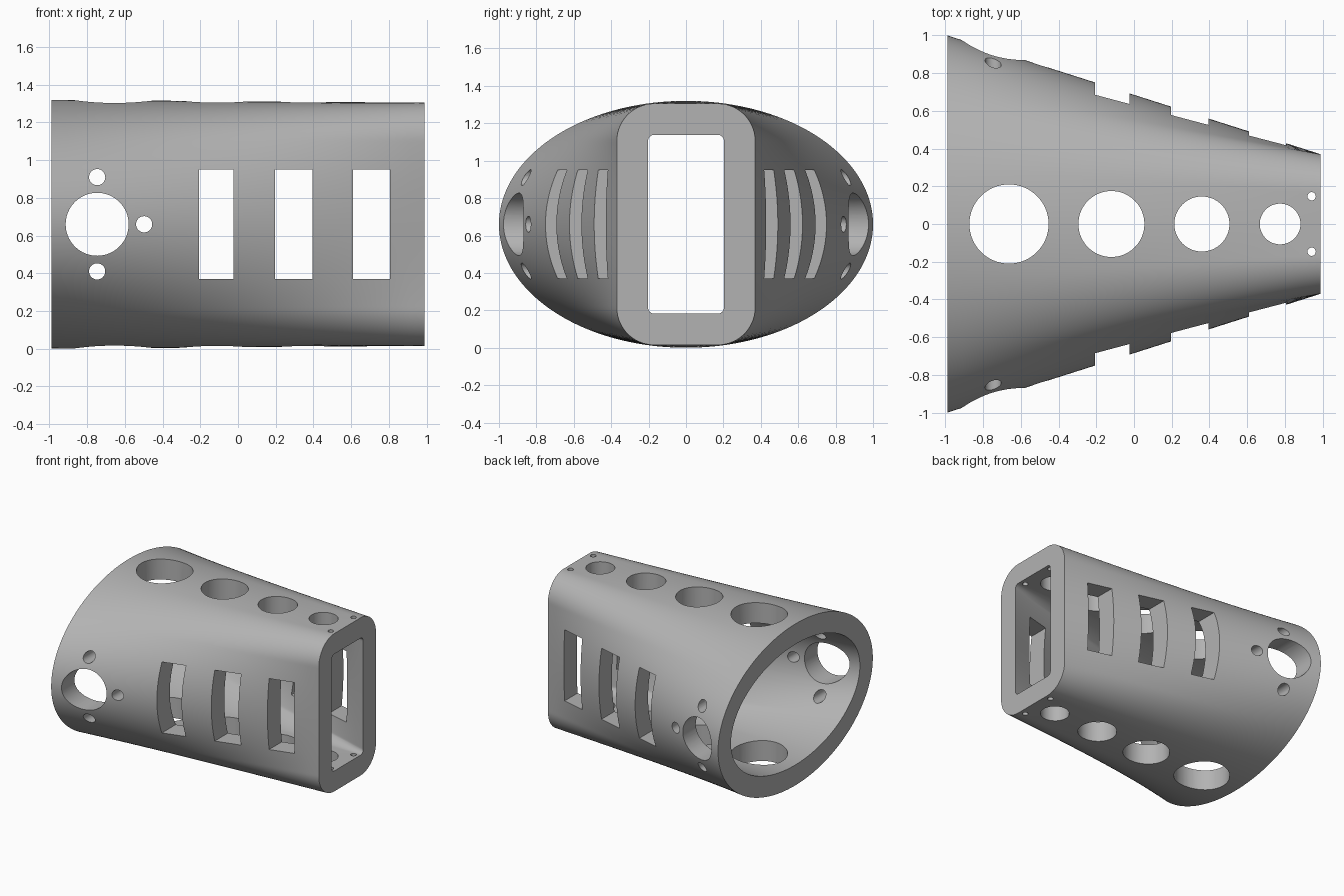
import bpy, bmesh
from math import sin, cos, pi, radians

cube = bpy.data.objects.get("Cube")
if cube:
    bpy.data.objects.remove(cube, do_unlink=True)

MID = 0.66       # height of the centre line
HALF = 0.99      # half length along x
WALL = 0.167
STEPS = 24       # rings along the length
QUARTER = 64     # points per quarter section


def rounded_corner(f, inset):
    """Point on a quarter of the rounded rectangle, f = 0 (side) to 1 (top)."""
    half_y, half_z, r = 0.37, 0.645, 0.2
    side, arc, flat = half_z - r, r * pi / 2, half_y - r
    s = f * (side + arc + flat)
    if s < side:
        return half_y - inset, s
    if s < side + arc:
        a = (s - side) / r
        return flat + (r - inset) * cos(a), side + (r - inset) * sin(a)
    return max(0, side + arc + flat - s), half_z - inset


def section(t, inset):
    """Closed loop blended from ellipse (t = 0) to rounded rectangle (t = 1)."""
    quarter = []
    for i in range(QUARTER + 1):
        f = i / QUARTER
        ey, ez = (1 - inset) * cos(f * pi / 2), (MID - inset) * sin(f * pi / 2)
        ry, rz = rounded_corner(f, inset)
        quarter.append((ey + (ry - ey) * t, ez + (rz - ez) * t))
    upper = quarter + [(-y, z) for y, z in quarter[-2::-1]]
    loop = upper + [(y, -z) for y, z in upper[-2:0:-1]]
    return [(2 * HALF * t - HALF, y, z + MID) for y, z in loop]


# Hollow shell: outer rings forward, inner rings back, closed at both ends
bm = bmesh.new()
stations = [i / STEPS for i in range(STEPS + 1)]
rings = [section(t, 0) for t in stations] + [section(t, WALL) for t in reversed(stations)]
rings = [[bm.verts.new(p) for p in ring] for ring in rings]
for k, a in enumerate(rings):
    b = rings[(k + 1) % len(rings)]
    for i in range(len(a)):
        j = (i + 1) % len(a)
        bm.faces.new((a[i], a[j], b[j], b[i]))
bmesh.ops.recalc_face_normals(bm, faces=bm.faces)
mesh = bpy.data.meshes.new("tapered_shell")
bm.to_mesh(mesh)
bm.free()
shell = bpy.data.objects.new("tapered_shell", mesh)
bpy.context.collection.objects.link(shell)

grey = bpy.data.materials.new("plain_grey")
grey.use_nodes = True
colour = (0.45, 0.45, 0.45, 1)
grey.diffuse_color = colour
grey.node_tree.nodes["Principled BSDF"].inputs["Base Color"].default_value = colour
mesh.materials.append(grey)


def cut_with_active():
    """Subtract the newly added cutter from the shell and delete it."""
    cutter = bpy.context.object
    cutter.name = "cutter"
    cutter.hide_render = True
    cutter.data.materials.append(grey)
    bpy.ops.object.select_all(action="DESELECT")
    shell.select_set(True)
    bpy.context.view_layer.objects.active = shell
    mod = shell.modifiers.new("cut", "BOOLEAN")
    mod.operation = "DIFFERENCE"
    mod.solver = "EXACT"
    mod.object = cutter
    bpy.ops.object.modifier_apply(modifier=mod.name)
    bpy.data.objects.remove(cutter, do_unlink=True)


def drill(location, radius, rotation=(0, 0, 0)):
    bpy.ops.mesh.primitive_cylinder_add(
        vertices=64 if radius > 0.1 else 32, radius=radius, depth=3,
        location=location, rotation=rotation)
    cut_with_active()


# Round holes through top and bottom
for x, r in ((-0.663, 0.21), (-0.12, 0.175), (0.36, 0.146), (0.775, 0.108)):
    drill((x, 0, MID), r)
for y in (-0.147, 0.147):
    drill((0.942, y, MID), 0.022)

# Large side hole with three screw holes, through both sides
for x, z, r in ((-0.747, 0, 0.167), (-0.747, 0.25, 0.043),
                (-0.747, -0.25, 0.043), (-0.498, 0, 0.043)):
    drill((x, 0, MID + z), r, (radians(90), 0, 0))

# Rectangular vent slots through both sides
for left, right in ((-0.208, -0.025), (0.195, 0.396), (0.61, 0.805)):
    bpy.ops.mesh.primitive_cube_add(size=1, location=((left + right) / 2, 0, MID))
    bpy.context.object.scale = (right - left, 3, 0.58)
    bpy.context.view_layer.update()
    cut_with_active()

shell.select_set(True)
bpy.context.view_layer.objects.active = shell
bpy.ops.object.shade_smooth_by_angle(angle=radians(30))
